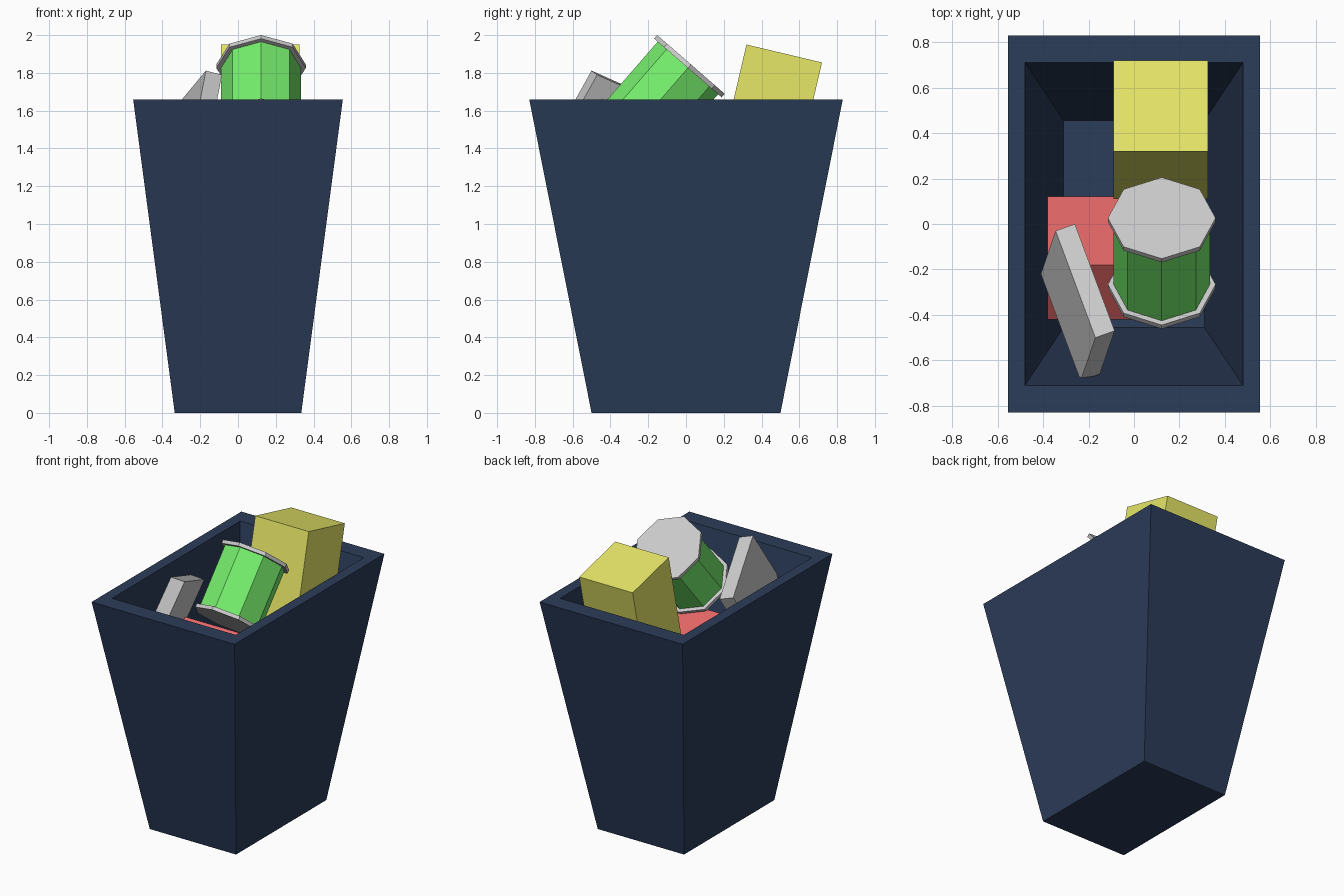
import bpy, bmesh, math
from mathutils import Vector, Matrix

if "Cube" in bpy.data.objects:
    bpy.data.objects.remove(bpy.data.objects["Cube"])


def material(name, rgb):
    m = bpy.data.materials.new(name)
    m.diffuse_color = (*rgb, 1)
    m.use_nodes = True
    m.node_tree.nodes["Principled BSDF"].inputs["Base Color"].default_value = m.diffuse_color
    return m


def finish(name, bm, mat=None):
    bmesh.ops.recalc_face_normals(bm, faces=bm.faces)
    me = bpy.data.meshes.new(name)
    bm.to_mesh(me)
    bm.free()
    ob = bpy.data.objects.new(name, me)
    bpy.context.collection.objects.link(ob)
    if mat:
        me.materials.append(mat)
    return ob


def box(name, corner, a, b, c, mat=None):
    """Box spanned by three edge vectors from one corner."""
    a, b, c = Vector(a), Vector(b), Vector(c)
    bm = bmesh.new()
    bmesh.ops.create_cube(bm, size=1)
    for v in bm.verts:
        p = v.co + Vector((.5, .5, .5))
        v.co = Vector(corner) + a * p.x + b * p.y + c * p.z
    return finish(name, bm, mat)


def octagon(name, radius, base, length, mat=None):
    """Eight-sided cylinder along the tilted can axis."""
    bm = bmesh.new()
    bmesh.ops.create_cone(bm, cap_ends=True, segments=8, radius1=radius,
                          radius2=radius, depth=length,
                          matrix=Matrix.Translation((0, 0, base + length / 2)))
    bm.transform(CAN)
    return finish(name, bm, mat)


navy = material("navy", (.024, .045, .10))
yellow = material("yellow", (.80, .80, .14))
red = material("red", (.80, .14, .14))
green = material("green", (.18, .86, .15))

# Tapered bin: outer wall, rim and inner wall as rectangular loops
bm = bmesh.new()
loops = []
for x, y, z in [(.335, .50, 0), (.555, .83, 1.66), (.48, .71, 1.66), (.31, .455, .40)]:
    loops.append([bm.verts.new((sx * x, sy * y, z))
                  for sx, sy in ((-1, -1), (1, -1), (1, 1), (-1, 1))])
for lo, hi in zip(loops, loops[1:]):
    for i in range(4):
        j = (i + 1) % 4
        bm.faces.new((lo[i], lo[j], hi[j], hi[i]))
bm.faces.new(loops[0])
bm.faces.new(loops[-1])
finish("bin", bm, navy)

# Boxes of rubbish
box("yellow_box", (-.09, .32, 1.95), (.415, 0, 0), (0, .40, -.095), (0, -.21, -.90), yellow)
box("red_box", (-.38, -.18, 1.38), (.58, 0, 0), (0, .30, -.37), (0, -.24, -.195), red)
box("grey_slab", (-.17, -.50, 1.812), (-.175, .47, -.21), (.085, .03, -.022), (-.065, -.19, -.34))

# Tilted can with end discs
CAN = Matrix.Translation((.122, -.282, 1.49)) @ Matrix.Rotation(math.radians(-41), 4, 'X')
octagon("can_body", .212, .01, .45, green)
octagon("can_bottom", .237, 0, .025)
octagon("can_lid", .237, .445, .025)
